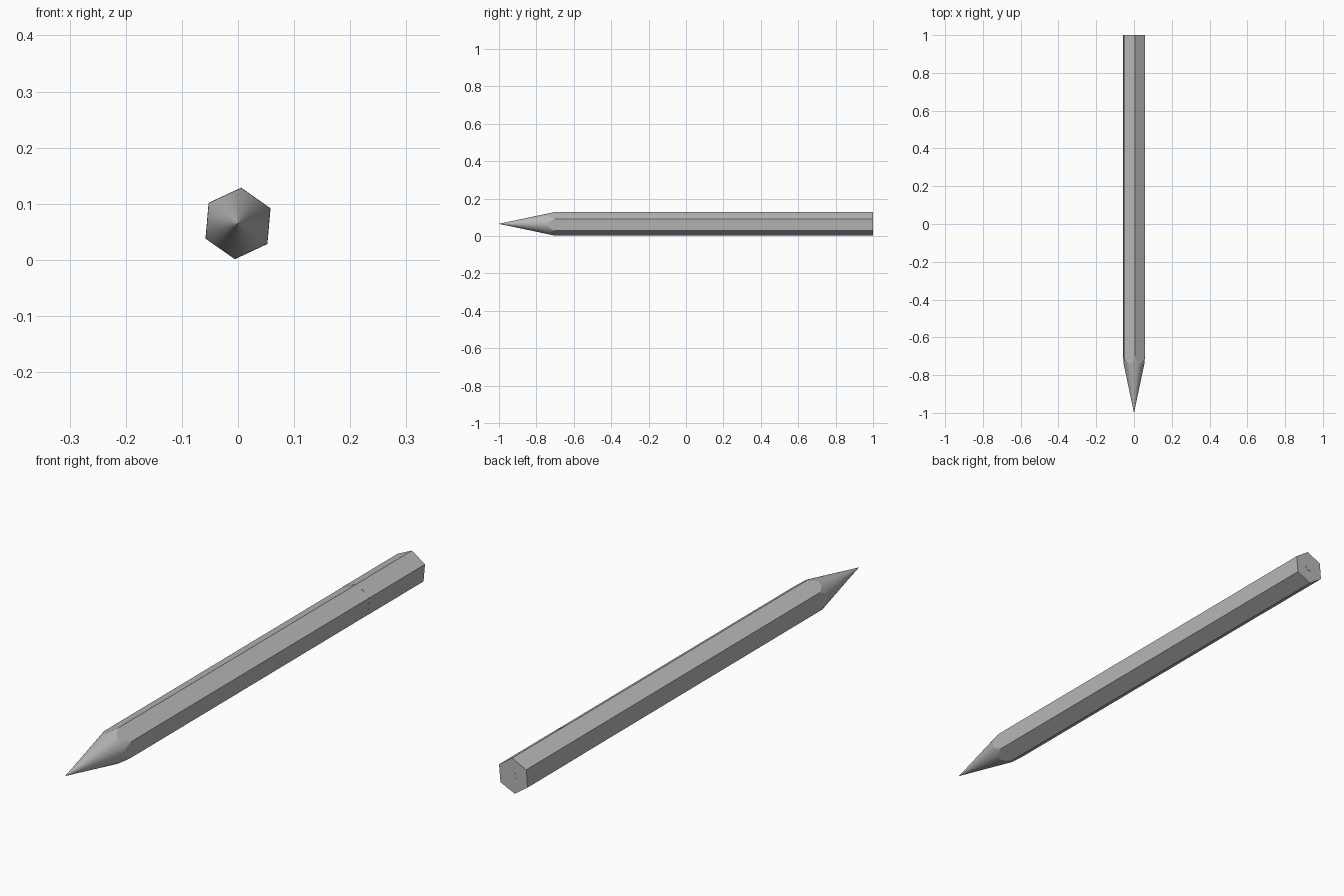
import bpy, bmesh
from math import cos, sin, pi, radians

cube = bpy.data.objects.get("Cube")
if cube:
    bpy.data.objects.remove(cube)

AXIS_Z = 0.065          # height of the long axis
TIP_Y = -1.0
BARREL_R = 0.0635       # corner radius of the hexagon
CAP_R = 0.064
SEAM_Y = 0.68
LEAD_R = 0.013
SLOPE = 0.30 / BARREL_R # length of sharpened cone per unit of radius
ROLL = radians(25)      # the hexagon is turned slightly
STEPS = 8               # cone segments per hexagon side

grey = bpy.data.materials.new("plain grey")
grey.use_nodes = True
color = (0.48, 0.48, 0.48, 1)
grey.diffuse_color = color
grey.node_tree.nodes["Principled BSDF"].inputs["Base Color"].default_value = color


def hex_radius(a, corner):
    """Distance from the axis to the hexagon at angle a."""
    local = (a - ROLL) % (pi / 3) - pi / 6
    return corner * cos(pi / 6) / cos(local)


def loft(name, rings, angles, cap_start=True, smooth=False):
    """Skin a list of rings; each ring maps an angle to (radius, y)."""
    bm = bmesh.new()
    loops = []
    for ring in rings:
        loop = []
        for a in angles:
            r, y = ring(a)
            loop.append(bm.verts.new((r * cos(a), y, AXIS_Z + r * sin(a))))
        loops.append(loop)
    n = len(angles)
    for low, high in zip(loops, loops[1:]):
        for i in range(n):
            j = (i + 1) % n
            bm.faces.new((low[i], low[j], high[j], high[i]))
    if cap_start:
        bm.faces.new(loops[0])
    bm.faces.new(loops[-1])
    bmesh.ops.remove_doubles(bm, verts=bm.verts, dist=0.00001)
    bmesh.ops.recalc_face_normals(bm, faces=bm.faces)
    mesh = bpy.data.meshes.new(name)
    bm.to_mesh(mesh)
    bm.free()
    mesh.materials.append(grey)
    obj = bpy.data.objects.new(name, mesh)
    bpy.context.collection.objects.link(obj)
    if smooth:
        bpy.ops.object.select_all(action='DESELECT')
        obj.select_set(True)
        bpy.context.view_layer.objects.active = obj
        bpy.ops.object.shade_smooth_by_angle(angle=radians(9))
    return obj


def circle(r, y):
    return lambda a: (r, y)


def hexagon(corner, y):
    return lambda a: (hex_radius(a, corner), y)


def scallop(a):
    """Curve where the sharpened cone meets the flat sides."""
    r = hex_radius(a, BARREL_R)
    return r, TIP_Y + r * SLOPE


fine = [ROLL + i * pi / (3 * STEPS) for i in range(6 * STEPS)]
corners = [ROLL + i * pi / 3 for i in range(6)]
lead_end = TIP_Y + LEAD_R * SLOPE

# Exposed lead point
loft("lead_point", [circle(0.0004, TIP_Y), circle(LEAD_R, lead_end)], fine, smooth=True)

# Sharpened wood and hexagonal barrel
loft("barrel", [circle(LEAD_R, lead_end), scallop, hexagon(BARREL_R, SEAM_Y)],
     fine, smooth=True)

# Plain rear section, a hair wider than the barrel
loft("rear_section", [hexagon(CAP_R, SEAM_Y), hexagon(CAP_R, 0.9995)], corners)

# Lead core showing at the back end
loft("lead_back", [circle(LEAD_R, 0.99), circle(LEAD_R, 1.0)], fine, smooth=True)
